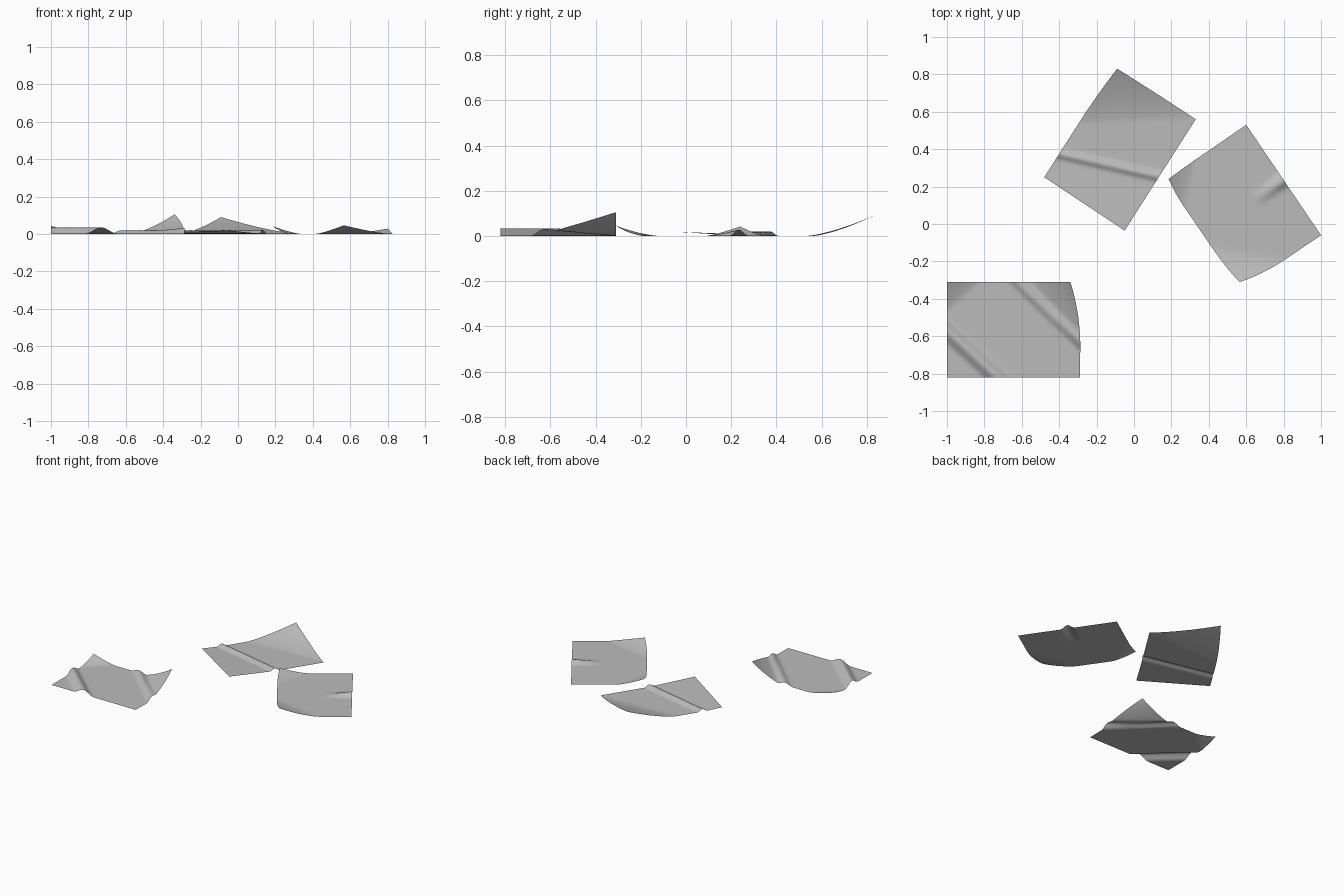
import bpy, bmesh, math
from mathutils import Vector

old = bpy.data.objects.get("Cube")
if old:
    bpy.data.objects.remove(old)

paper = bpy.data.materials.new("paper_grey")
paper.use_nodes = True
GREY = (0.5, 0.5, 0.5, 1)
paper.diffuse_color = GREY
paper.node_tree.nodes["Principled BSDF"].inputs["Base Color"].default_value = GREY


def curl(a, b, tip, height, shift=(0, 0), power=1.3):
    """Lift the corner beyond the line a-b, pulling its tip inward."""
    a, b, tip = Vector(a), Vector(b), Vector(tip)
    n = (b - a).orthogonal().normalized()
    reach = (tip - a).dot(n)

    def bend(p):
        t = max(0, (p - a).dot(n) / reach)
        s = Vector(shift) * t ** 2
        return Vector((s.x, s.y, height * t ** power))
    return bend


def ridge(a, b, height, width, fade=False):
    """Raise a soft crease along a-b, optionally dying out towards b."""
    a, b = Vector(a), Vector(b)
    axis = b - a
    n = axis.orthogonal().normalized()

    def bend(p):
        d = abs((p - a).dot(n)) / width
        along = (p - a).dot(axis) / axis.length_squared
        k = min(1, max(0, 1 - along)) if fade else 1
        z = height * k * (0.5 + 0.5 * math.cos(math.pi * d)) if d < 1 else 0
        return Vector((0, 0, z))
    return bend


def sheet(name, corners, bends, nu=56, nv=44):
    """Paper sheet: a grid between four corners, counterclockwise, then bent."""
    c = [Vector(p) for p in corners]
    bm = bmesh.new()
    rows = []
    for j in range(nv + 1):
        row = []
        for i in range(nu + 1):
            p = c[0].lerp(c[1], i / nu).lerp(c[3].lerp(c[2], i / nu), j / nv)
            q = p.to_3d()
            for bend in bends:
                q += bend(p)
            row.append(bm.verts.new(q))
        rows.append(row)
    for lo, hi in zip(rows, rows[1:]):
        for i in range(nu):
            bm.faces.new((lo[i], lo[i + 1], hi[i + 1], hi[i])).smooth = True
    mesh = bpy.data.meshes.new(name)
    bm.to_mesh(mesh)
    bm.free()
    mesh.materials.append(paper)
    ob = bpy.data.objects.new(name, mesh)
    bpy.context.collection.objects.link(ob)
    return ob


# Front sheet: crossing crease, second crease beside a tall curled corner
sheet("front_paper_sheet",
      [(-1, -0.82), (-0.29, -0.82), (-0.28, -0.31), (-1, -0.31)],
      [ridge((-1, -0.57), (-0.73, -0.82), 0.034, 0.06),
       ridge((-0.62, -0.31), (-0.3, -0.62), 0.02, 0.045),
       curl((-0.56, -0.31), (-0.27, -0.7), (-0.28, -0.31), 0.105, (-0.06, 0), 1.1),
       curl((-0.82, -0.31), (-1, -0.47), (-1, -0.31), 0.043)])

# Back sheet: long crease, rear corner curled up, front flap slightly lifted
sheet("back_paper_sheet",
      [(-0.05, -0.035), (0.33, 0.56), (-0.1, 0.845), (-0.48, 0.25)],
      [ridge((-0.4, 0.375), (0.15, 0.25), 0.02, 0.035),
       curl((-0.3, 0.53), (0.33, 0.56), (-0.1, 0.845), 0.09, (0.01, -0.015), 1.4),
       curl((-0.4, 0.375), (0.15, 0.25), (-0.05, -0.035), 0.018, power=1)])

# Side sheet: two lifted corners and a short crease fading in from the edge
sheet("side_paper_sheet",
      [(0.57, -0.35), (1, -0.06), (0.6, 0.53), (0.17, 0.235)],
      [curl((0.34, 0.36), (0.27, 0.08), (0.17, 0.235), 0.042, (0.015, 0.005)),
       curl((0.41, -0.12), (0.82, -0.19), (0.57, -0.35), 0.046, (-0.005, 0.04)),
       ridge((0.8, 0.235), (0.63, 0.115), 0.028, 0.05, fade=True)])
